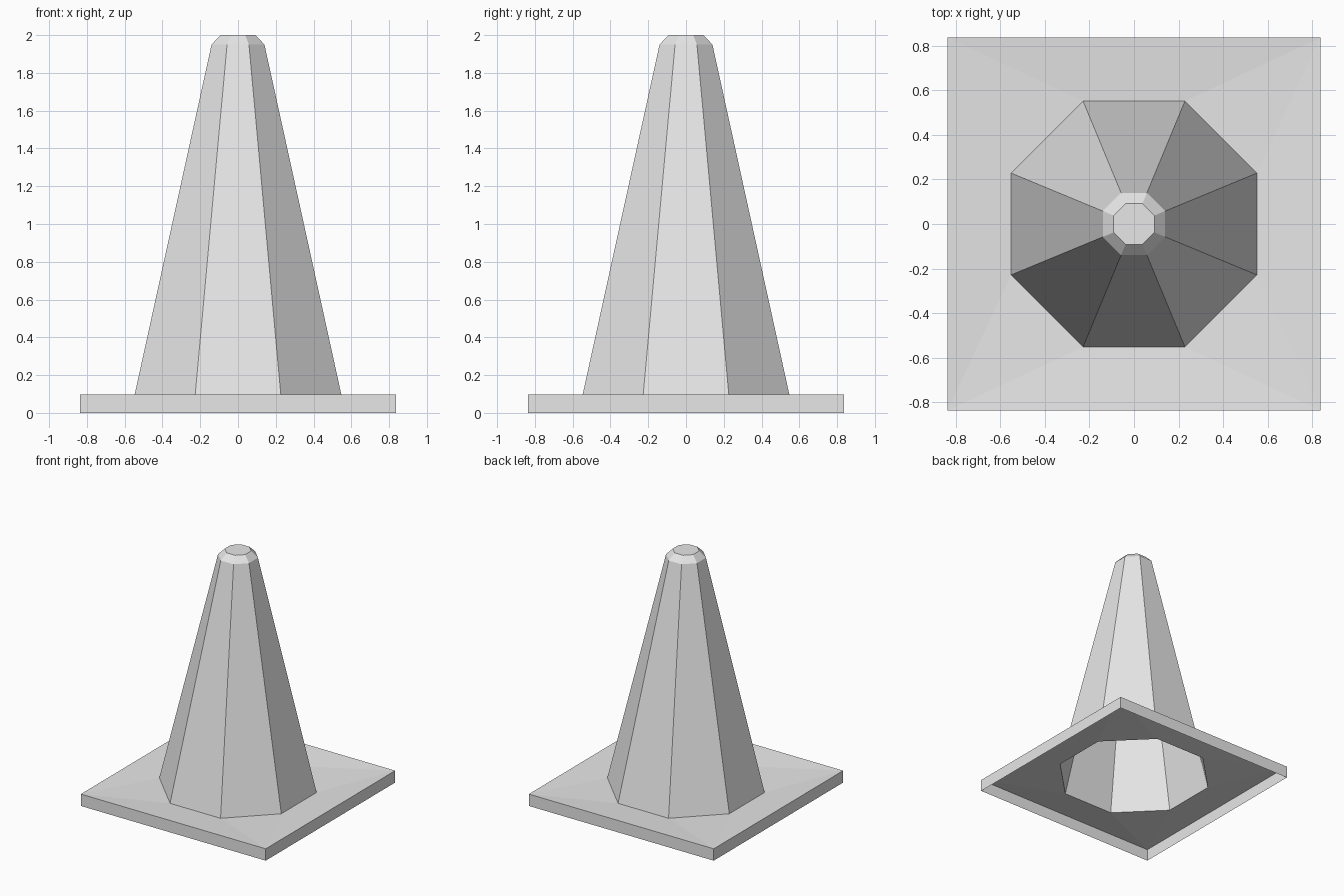
import bpy
import bmesh
import math

default = bpy.data.objects.get("Cube")
if default:
    bpy.data.objects.remove(default, do_unlink=True)

# Single plain grey
grey = bpy.data.materials.new("light_grey")
grey.use_nodes = True
grey.diffuse_color = (0.8, 0.8, 0.8, 1)
grey.node_tree.nodes["Principled BSDF"].inputs["Base Color"].default_value = (0.8, 0.8, 0.8, 1)

HALF = 0.837          # half width of the base
RIM_Z = 0.097         # top of the base rim
FOOT = (0.552, 0.075)  # cone foot: distance to flat, height


def ring(bm, sides, apothem, z):
    """Regular polygon with flats facing the axes."""
    radius = apothem / math.cos(math.pi / sides)
    angles = [(i + 0.5) * 2 * math.pi / sides for i in range(sides)]
    return [bm.verts.new((radius * math.cos(a), radius * math.sin(a), z)) for a in angles]


def skin(bm, lower, upper):
    """Outward-facing quads between two rings."""
    n = len(lower)
    for i in range(n):
        j = (i + 1) % n
        bm.faces.new((lower[i], lower[j], upper[j], upper[i]))


def finish(bm, name):
    mesh = bpy.data.meshes.new(name)
    bm.to_mesh(mesh)
    bm.free()
    mesh.materials.append(grey)
    obj = bpy.data.objects.new(name, mesh)
    bpy.context.collection.objects.link(obj)
    return obj


# Square base: thin shell open underneath, slightly dished to an octagonal hole
bm = bmesh.new()
bottom = ring(bm, 4, HALF, 0)
rim = ring(bm, 4, HALF, RIM_Z)
hole = ring(bm, 8, *FOOT)
skin(bm, bottom, rim)
for j in range(4):
    k = (j + 1) % 4
    bm.faces.new((hole[2 * j], rim[j], hole[2 * j + 1]))
    bm.faces.new((hole[2 * j + 1], rim[j], rim[k], hole[2 * k]))
finish(bm, "base")

# Hollow eight-sided cone with a bevelled, closed tip
bm = bmesh.new()
rings = [ring(bm, 8, a, z) for a, z in (FOOT, (0.14, 1.95), (0.092, 2.0))]
for low, high in zip(rings, rings[1:]):
    skin(bm, low, high)
bm.faces.new(rings[-1])
finish(bm, "cone")
